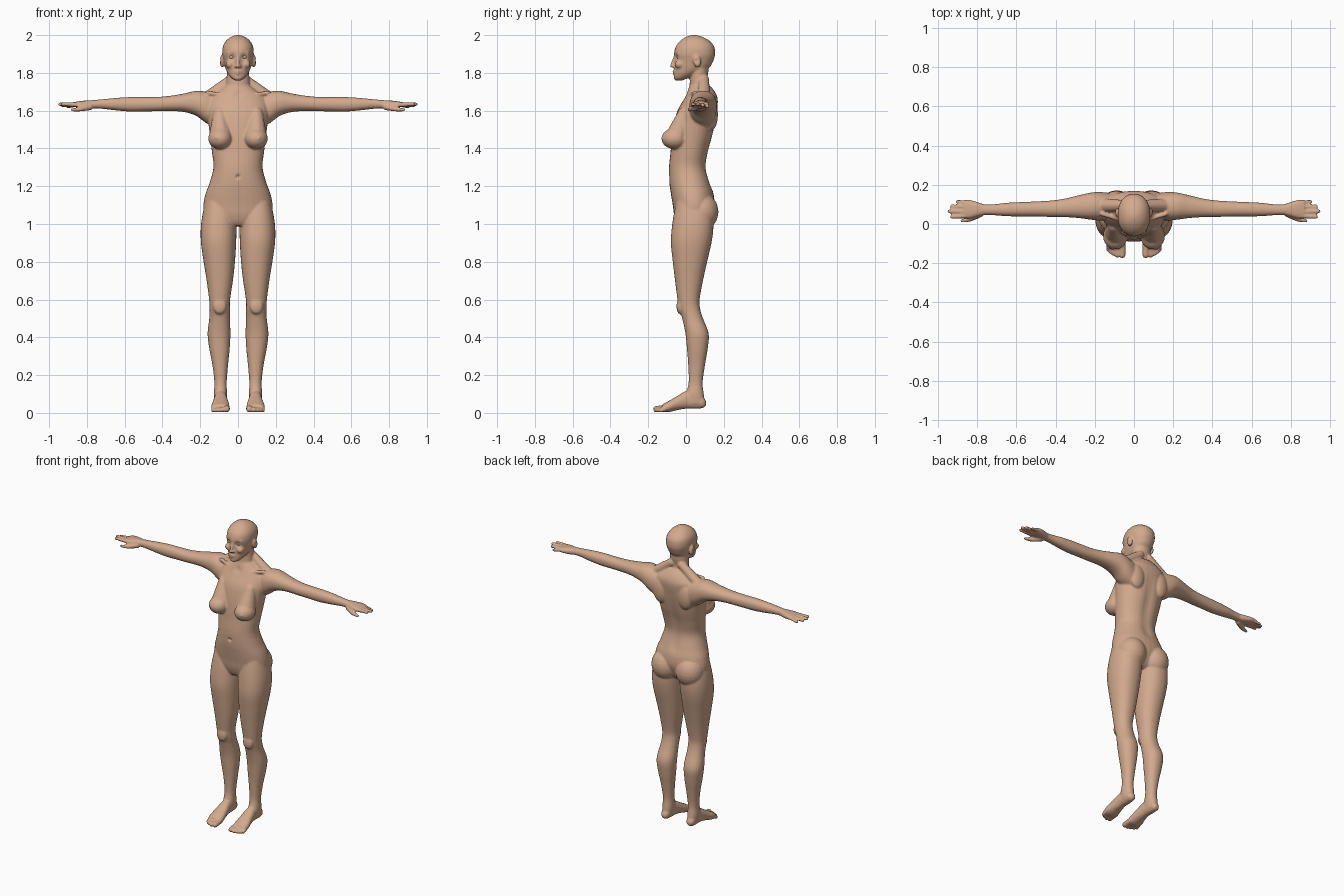
import bpy, bmesh, math
from mathutils import Vector, Matrix

skin = bpy.data.materials.new("skin")
skin.diffuse_color = (0.65, 0.40, 0.27, 1)
bm = bmesh.new()


def spline(rows, n=4):
    """Smoothly interpolate rows of numbers."""
    out = []
    for i in range(len(rows) - 1):
        a, b = rows[max(i - 1, 0)], rows[i]
        c, d = rows[i + 1], rows[min(i + 2, len(rows) - 1)]
        for k in range(n):
            t = k / n
            out.append([0.5 * (2*q + (r - p)*t + (2*p - 5*q + 4*r - s)*t*t + (3*q - p - 3*r + s)*t**3)
                        for p, q, r, s in zip(a, b, c, d)])
    return out + [list(rows[-1])]


def loft(axis, rows, power=2.2, seg=32):
    """Closed loft; each row = position on axis, then min/max of both other directions."""
    rings = []
    for t, a0, a1, b0, b1 in spline(rows):
        ring = []
        for k in range(seg):
            an = 2 * math.pi * k / seg
            c, s = math.cos(an), math.sin(an)
            a = (a0 + a1) / 2 + (a1 - a0) / 2 * math.copysign(abs(c) ** (2 / power), c)
            b = (b0 + b1) / 2 + (b1 - b0) / 2 * math.copysign(abs(s) ** (2 / power), s)
            co = {'X': (t, a, b), 'Y': (a, t, b), 'Z': (a, b, t)}[axis]
            ring.append(bm.verts.new(co))
        rings.append(ring)
    for r, q in zip(rings, rings[1:]):
        for k in range(seg):
            j = (k + 1) % seg
            bm.faces.new((r[k], r[j], q[j], q[k]))
    bm.faces.new(rings[0])
    bm.faces.new(rings[-1])


def ball(c, r, tilt=0, sub=3):
    m = Matrix.Translation(c) @ Matrix.Rotation(tilt, 4, 'X') @ Matrix.Diagonal((*r, 1))
    bmesh.ops.create_icosphere(bm, subdivisions=sub, radius=1, matrix=m)


def chain(p, q, n=8):
    """Tapered capsule between two (x, y, z, radius) points."""
    for i in range(n + 1):
        x, y, z, r = [a + (b - a) * i / n for a, b in zip(p, q)]
        ball((x, y, z), (r, r, r), sub=2)


# ---- paired parts, built on +x ----
# leg
loft('Z', [(1.12, .03, .172, -.05, .11), (1.05, .012, .188, -.065, .14), (.98, .008, .197, -.075, .145),
           (.90, .01, .196, -.08, .135), (.80, .016, .182, -.07, .112), (.70, .027, .166, -.058, .09),
           (.60, .042, .153, -.045, .072), (.55, .043, .15, -.036, .075), (.50, .043, .152, -.02, .09),
           (.42, .04, .161, -.003, .12), (.34, .044, .152, .005, .115), (.25, .053, .135, .012, .10),
           (.16, .06, .125, .014, .088), (.10, .058, .128, .0, .094), (.05, .062, .124, .0, .10)])
ball((.097, -.034, .565), (.035, .016, .042))
# foot and toes
loft('Y', [(.107, .08, .105, .04, .06), (.09, .068, .12, .026, .085), (.05, .062, .123, .022, .11),
           (0, .058, .126, .022, .115), (-.05, .05, .134, .014, .087), (-.09, .045, .142, .004, .064),
           (-.125, .048, .138, .004, .045)])
for x, y, r in [(.06, -.157, .018), (.085, -.16, .013), (.103, -.152, .012), (.119, -.142, .012), (.132, -.13, .011)]:
    chain((x, -.10, .026, r), (x, y, r + .002, r))
# buttock
ball((.088, .083, 1.065), (.092, .089, .1))
# breast
chain((.098, -.008, 1.585, .036), (.093, -.05, 1.458, .063))
ball((.095, -.06, 1.452), (.063, .07, .056))
chain((.112, -.115, 1.455, .01), (.113, -.125, 1.455, .008), 2)
# shoulder blade, neck muscle, collarbone
ball((.09, .135, 1.58), (.055, .034, .085))
chain((.035, .095, 1.765, .028), (.16, .095, 1.668, .036), 12)
chain((.022, .006, 1.675, .01), (.16, .05, 1.694, .012), 12)
# arm
loft('X', [(.10, .03, .155, 1.50, 1.68), (.17, .018, .163, 1.535, 1.70), (.22, .022, .16, 1.572, 1.705),
           (.28, .03, .147, 1.592, 1.692), (.35, .035, .13, 1.598, 1.68), (.42, .036, .12, 1.597, 1.673),
           (.50, .038, .115, 1.596, 1.672), (.57, .038, .112, 1.595, 1.672), (.65, .04, .108, 1.602, 1.667),
           (.72, .045, .10, 1.61, 1.66), (.78, .046, .099, 1.612, 1.655)])
# palm, fingers, thumb
loft('X', [(.76, .048, .098, 1.613, 1.655), (.80, .038, .112, 1.611, 1.654), (.84, .028, .123, 1.615, 1.65),
           (.87, .03, .12, 1.62, 1.645)], 2.5)
for y0, y1, x1, z1, r in [(.111, .114, .902, 1.620, .009), (.088, .09, .930, 1.628, .01),
                          (.064, .065, .942, 1.634, .0105), (.04, .037, .930, 1.634, .0105)]:
    chain((.85, y0, 1.632, r + .002), (x1, y1, z1, r), 12)
chain((.785, .052, 1.62, .019), (.835, .024, 1.608, .013))
chain((.835, .024, 1.608, .013), (.877, .016, 1.604, .0095))
# ear, brow, cheek, lips, nostril
ball((.084, .058, 1.862), (.013, .021, .034), .2)
chain((.012, -.054, 1.903, .009), (.05, -.037, 1.905, .01))
ball((.042, -.035, 1.845), (.024, .025, .022))
chain((0, -.066, 1.809, .0075), (.021, -.056, 1.805, .005))
chain((0, -.065, 1.797, .0075), (.02, -.055, 1.802, .005))
ball((.01, -.065, 1.834), (.009, .011, .008))

# mirror the paired parts to -x
copy = bmesh.ops.duplicate(bm, geom=bm.verts[:] + bm.edges[:] + bm.faces[:])["geom"]
bmesh.ops.scale(bm, vec=(-1, 1, 1), verts=[g for g in copy if isinstance(g, bmesh.types.BMVert)])


# ---- centre parts: (z, half width, front y, back y) ----
def centre(rows, power=2.2):
    loft('Z', [(z, -w, w, f, b) for z, w, f, b in rows], power)


# torso
centre([(.99, .10, -.035, .09), (1.01, .145, -.05, .115), (1.05, .178, -.063, .135), (1.10, .183, -.07, .15),
        (1.16, .172, -.08, .146), (1.22, .15, -.088, .128), (1.30, .13, -.09, .108), (1.38, .138, -.082, .12),
        (1.46, .148, -.075, .142), (1.54, .158, -.062, .158), (1.60, .165, -.045, .165), (1.66, .155, -.012, .168),
        (1.70, .11, .006, .153), (1.73, .07, .018, .13)])
# neck
centre([(1.64, .085, .02, .15), (1.70, .068, .015, .128), (1.75, .061, .02, .11), (1.80, .06, .02, .118),
        (1.86, .06, .02, .12)], 2)
# head
centre([(1.76, .016, -.055, -.02), (1.768, .03, -.061, .0), (1.78, .042, -.064, .03), (1.80, .056, -.062, .07),
        (1.83, .068, -.061, .125), (1.87, .077, -.061, .147), (1.90, .083, -.064, .154), (1.94, .08, -.054, .149),
        (1.97, .063, -.03, .124), (1.99, .038, .0, .088), (2.0, .012, .03, .055)])
# nose and chin
chain((0, -.058, 1.888, .008), (0, -.075, 1.837, .0105))
ball((0, -.052, 1.774), (.02, .014, .014))

# ---- fuse all parts into one smooth skin ----
bmesh.ops.recalc_face_normals(bm, faces=bm.faces[:])
mesh = bpy.data.meshes.new("body_parts")
bm.to_mesh(mesh)
bm.free()
body = bpy.data.objects.new("body", mesh)
bpy.context.collection.objects.link(body)
fuse = body.modifiers.new("fuse", 'REMESH')
fuse.mode = 'VOXEL'
fuse.voxel_size = 0.0055
soft = body.modifiers.new("soften", 'SMOOTH')
soft.factor = 0.5
soft.iterations = 4
fused = bpy.data.meshes.new_from_object(body.evaluated_get(bpy.context.evaluated_depsgraph_get()))
body.modifiers.clear()
body.data = fused

# ---- dents: centre, radius, push ----
dents = [((0, -.09, 1.25), .009, (0, .014, 0)), ((0, -.075, 1.803), .006, (0, .003, 0)),
         ((0, .01, 1.68), .02, (0, .008, 0))]
dents += [((0, .13, 1.22 + .04 * i), .035, (0, -.006, 0)) for i in range(10)]
for s in (1, -1):
    dents += [((s * .032, -.058, 1.884), .017, (0, .012, 0)), ((s * .099, .055, 1.864), .01, (-s * .006, 0, 0)),
              ((s * .012, -.071, 1.803), .006, (0, .003, 0))]
for c, r, push in dents:
    c, push = Vector(c), Vector(push)
    for v in fused.vertices:
        d = (v.co - c).length_squared / (r * r)
        if d < 6:
            v.co += push * math.exp(-d)
fused.shade_smooth()
fused.materials.clear()
fused.materials.append(skin)

# ---- eyes ----
for side, s in (("left", 1), ("right", -1)):
    bm = bmesh.new()
    ball((s * .032, -.034, 1.884), (.016, .016, .012))
    eye = bpy.data.meshes.new(side + "_eye")
    bm.to_mesh(eye)
    bm.free()
    eye.shade_smooth()
    eye.materials.append(skin)
    bpy.context.collection.objects.link(bpy.data.objects.new(side + "_eye", eye))
